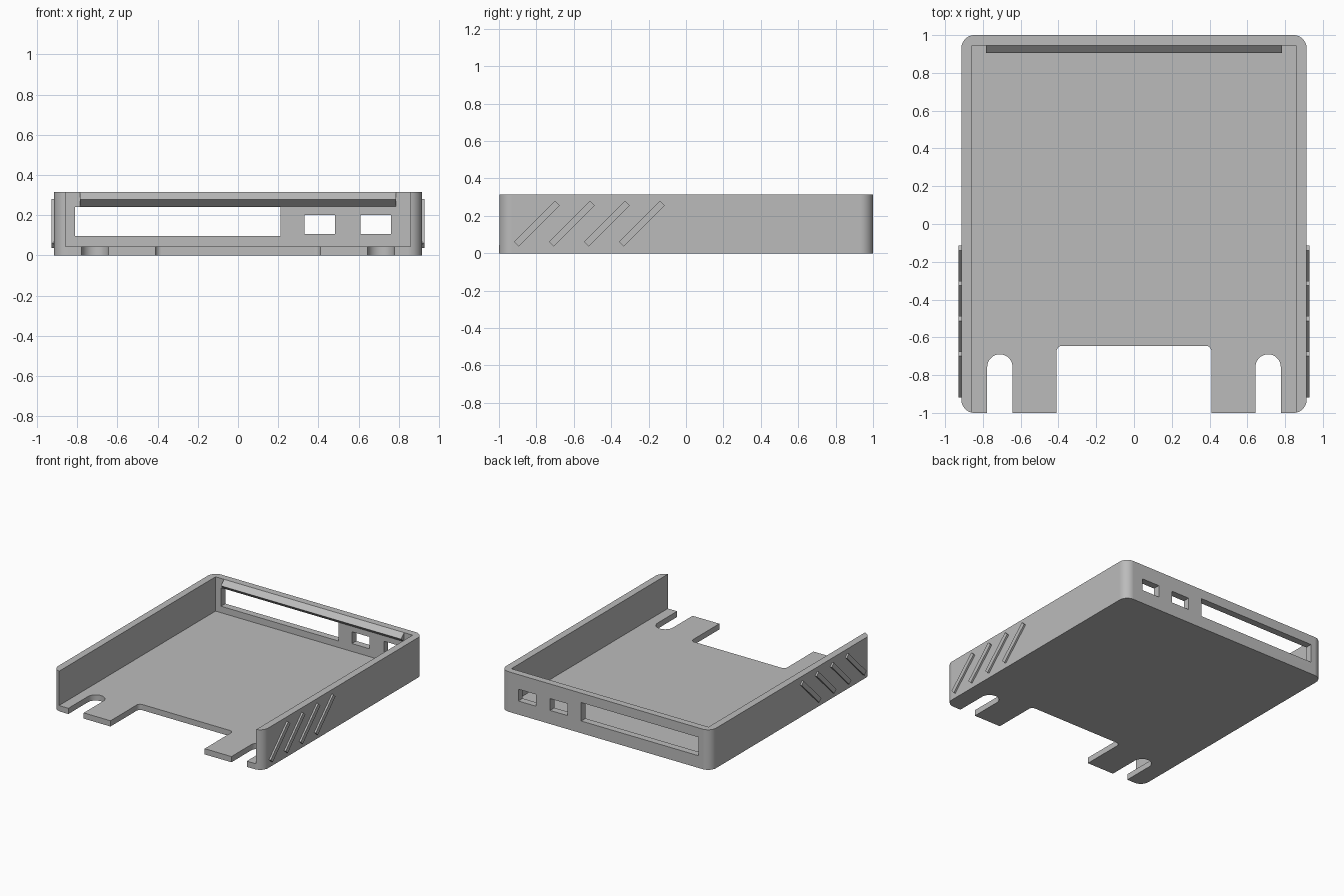
import bpy, bmesh
from math import pi, cos, sin, radians
from mathutils import Matrix, Vector

cube = bpy.data.objects.get("Cube")
if cube:
    bpy.data.objects.remove(cube, do_unlink=True)

grey = bpy.data.materials.new("mid_grey_plastic")
grey.use_nodes = True
GREY = (0.5, 0.5, 0.5, 1)
grey.diffuse_color = GREY
grey.node_tree.nodes["Principled BSDF"].inputs["Base Color"].default_value = GREY

# Overall sizes
W, L, H = 0.914, 1.0, 0.315
WALL_X, WALL_Y, FLOOR = 0.858, 0.946, 0.045


def add_object(name, bm):
    bmesh.ops.recalc_face_normals(bm, faces=bm.faces)
    mesh = bpy.data.meshes.new(name)
    bm.to_mesh(mesh)
    bm.free()
    mesh.materials.append(grey)
    obj = bpy.data.objects.new(name, mesh)
    bpy.context.collection.objects.link(obj)
    return obj


def prism(name, points, z0, z1):
    """Extrude a flat outline from z0 to z1."""
    bm = bmesh.new()
    face = bm.faces.new([bm.verts.new((x, y, z0)) for x, y in points])
    new = bmesh.ops.extrude_face_region(bm, geom=[face])["geom"]
    verts = [v for v in new if isinstance(v, bmesh.types.BMVert)]
    bmesh.ops.translate(bm, verts=verts, vec=(0, 0, z1 - z0))
    return add_object(name, bm)


def box(name, lo, hi):
    return prism(name, [(lo[0], lo[1]), (hi[0], lo[1]), (hi[0], hi[1]), (lo[0], hi[1])], lo[2], hi[2])


def rounded_rect(x0, x1, y0, y1, r, steps=12):
    corners = [(x1 - r, y1 - r), (x0 + r, y1 - r), (x0 + r, y0 + r), (x1 - r, y0 + r)]
    pts = []
    for i, (cx, cy) in enumerate(corners):
        for s in range(steps + 1):
            a = pi / 2 * (i + s / steps)
            pts.append((cx + r * cos(a), cy + r * sin(a)))
    return pts


# Tray body, carved from a rounded block
tray = prism("tray_body", rounded_rect(-W, W, -L, L, 0.07), 0, H)
cutters = [box("cavity_cutter", (-WALL_X, -1.3, FLOOR), (WALL_X, WALL_Y, 0.6))]

# Front notch and two round-ended slots
cutters.append(prism("notch_cutter", rounded_rect(-0.41, 0.41, -1.3, -0.645, 0.03), -0.2, 0.2))
for side in (-1, 1):
    c, r = side * 0.71, 0.067
    arc = [(c + r * cos(pi * i / 24), -0.69 - r + r * sin(pi * i / 24)) for i in range(25)]
    cutters.append(prism("slot_cutter", arc + [(c - r, -1.3), (c + r, -1.3)], -0.2, 0.2))

# Openings through the back wall
for x0, x1, z0, z1 in ((-0.81, 0.212, 0.096, 0.241), (0.33, 0.483, 0.107, 0.2), (0.608, 0.76, 0.107, 0.2)):
    cutters.append(box("port_cutter", (x0, 0.85, z0), (x1, 1.2, z1)))

for cutter in cutters:
    cutter.hide_render = True
    mod = tray.modifiers.new("cut", 'BOOLEAN')
    mod.operation, mod.solver, mod.object = 'DIFFERENCE', 'EXACT', cutter
bpy.context.view_layer.update()
carved = bpy.data.meshes.new_from_object(tray.evaluated_get(bpy.context.evaluated_depsgraph_get()))
tray.modifiers.clear()
tray.data = carved
for cutter in cutters:
    bpy.data.objects.remove(cutter, do_unlink=True)

# Smooth the rounded corners only
bpy.ops.object.select_all(action='DESELECT')
tray.select_set(True)
bpy.context.view_layer.objects.active = tray
bpy.ops.object.shade_smooth_by_angle(angle=radians(30))
tray.modifiers.new("weighted_normals", 'WEIGHTED_NORMAL').keep_sharp = True

# Triangular retaining lip inside the back wall
lip = prism("retaining_lip", [(WALL_Y, H), (0.906, 0.279), (WALL_Y, 0.243)], -0.784, 0.784)
lip.data.transform(Matrix(((0, 0, 1, 0), (1, 0, 0, 0), (0, 1, 0, 0), (0, 0, 0, 1))))

# Slanted grip ribs on both sides
for side, label in ((1, "left"), (-1, "right")):
    for i in range(4):
        bm = bmesh.new()
        bmesh.ops.create_cube(bm, size=1)
        bmesh.ops.scale(bm, vec=(0.034, 0.31, 0.036), verts=bm.verts)
        bmesh.ops.rotate(bm, matrix=Matrix.Rotation(pi / 4, 3, 'X'), verts=bm.verts)
        centre = Vector((side * (W - 0.003), -0.797 + 0.187 * i, 0.159))
        bmesh.ops.translate(bm, vec=centre, verts=bm.verts)
        add_object(f"{label}_grip_rib_{i + 1}", bm)
